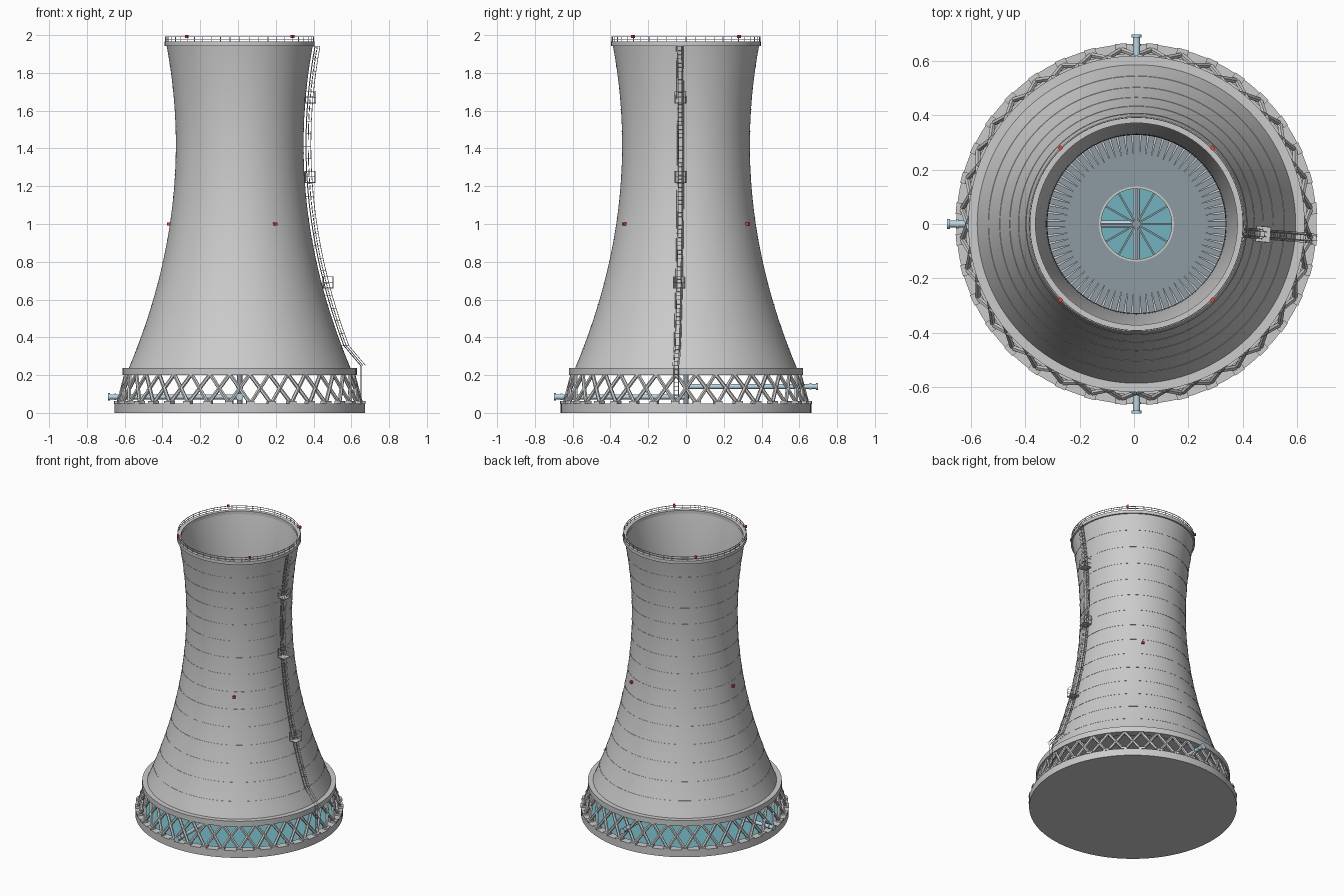
import bpy, bmesh, math
from mathutils import Vector, Matrix

if "Cube" in bpy.data.objects:
    bpy.data.objects.remove(bpy.data.objects["Cube"])

CX = 0.009          # tower axis, offset because of the inlet pipe on one side
TAU = 2 * math.pi


def material(name, rgb):
    m = bpy.data.materials.new(name)
    m.diffuse_color = (*rgb, 1)
    m.use_nodes = True
    m.node_tree.nodes["Principled BSDF"].inputs["Base Color"].default_value = m.diffuse_color
    return m


TEAL = material("water", (0.17, 0.45, 0.52))
RED = material("red_light", (0.8, 0.05, 0.05))
BLUE = material("pipe_blue", (0.5, 0.68, 0.78))
SLATE = material("slate", (0.27, 0.32, 0.36))


def finish(name, bm, mat=None, smooth=False):
    bmesh.ops.recalc_face_normals(bm, faces=bm.faces)
    me = bpy.data.meshes.new(name)
    bm.to_mesh(me)
    bm.free()
    ob = bpy.data.objects.new(name, me)
    ob.location.x = CX
    bpy.context.collection.objects.link(ob)
    if mat:
        me.materials.append(mat)
    if smooth:
        bpy.ops.object.select_all(action='DESELECT')
        ob.select_set(True)
        bpy.context.view_layer.objects.active = ob
        bpy.ops.object.shade_smooth_by_angle(angle=math.radians(30))
    return ob


def add_lathe(bm, prof, segs=96):
    """Revolve a closed (r, z) loop around the axis."""
    rings = [[bm.verts.new((r * math.cos(TAU * i / segs), r * math.sin(TAU * i / segs), z))
              for r, z in prof] for i in range(segs)]
    n = len(prof)
    for i in range(segs):
        a, b = rings[i], rings[(i + 1) % segs]
        for j in range(n):
            k = (j + 1) % n
            bm.faces.new((a[j], b[j], b[k], a[k]))


def add_ring(bm, r0, r1, z0, z1):
    add_lathe(bm, [(r0, z0), (r1, z0), (r1, z1), (r0, z1)])


def add_bar(bm, a, b, r, segs=4):
    a, b = Vector(a), Vector(b)
    d = b - a
    m = Matrix.Translation((a + b) / 2) @ d.to_track_quat('Z', 'Y').to_matrix().to_4x4()
    bmesh.ops.create_cone(bm, cap_ends=True, segments=segs, radius1=r, radius2=r,
                          depth=d.length, matrix=m)


def add_box(bm, r, z, ang, size):
    """Box at radius r, turned to face outward at angle ang."""
    m = Matrix.Rotation(ang, 4, 'Z') @ Matrix.Translation((r, 0, z)) @ Matrix.Diagonal((*size, 1))
    bmesh.ops.create_cube(bm, size=1, matrix=m)


def polar(r, ang, z, side=0.0):
    return Vector((r * math.cos(ang) - side * math.sin(ang),
                   r * math.sin(ang) + side * math.cos(ang), z))


def shell_r(z):
    return 0.338 + 0.178 * (z - 1.42) ** 2


# Foundation slab with raised basin wall
bm = bmesh.new()
add_ring(bm, 0.615, 0.664, 0, 0.05)
bmesh.ops.create_cone(bm, cap_ends=True, segments=96, radius1=0.63, radius2=0.63, depth=0.02,
                      matrix=Matrix.Translation((0, 0, 0.01)))
finish("basin", bm, smooth=True)

# Basin water
bm = bmesh.new()
bmesh.ops.create_cone(bm, cap_ends=True, segments=96, radius1=0.616, radius2=0.616, depth=0.025,
                      matrix=Matrix.Translation((0, 0, 0.03)))
finish("basin_water", bm, TEAL)

# Crossed support columns and their feet
N = 36
bm = bmesh.new()
feet = bmesh.new()
for i in range(N):
    a = TAU * (i + 0.5) / N
    for s in (-1, 1):
        add_bar(bm, polar(0.645, a, 0.05), polar(0.603, a + s * TAU / N, 0.205), 0.0105, 6)
    add_box(feet, 0.647, 0.055, a, (0.04, 0.042, 0.014))
finish("support_columns", bm, smooth=True)
finish("column_feet", feet)

# Ring beam under the shell
bm = bmesh.new()
add_ring(bm, 0.57, 0.62, 0.2, 0.238)
finish("ring_beam", bm, smooth=True)

# Hyperbolic shell
zs = [0.235 + (1.95 - 0.235) * i / 40 for i in range(41)]
outer = [(shell_r(z), z) for z in zs]
inner = [(r - 0.01, z) for r, z in reversed(outer)]
bm = bmesh.new()
add_lathe(bm, outer + inner, 128)
finish("shell", bm, smooth=True)

# Thin lift joints around the shell
bm = bmesh.new()
for i in range(14):
    z = 0.34 + 0.115 * i
    r0, r1 = shell_r(z - 0.003), shell_r(z + 0.003)
    add_lathe(bm, [(r0 - 0.004, z - 0.003), (r0 + 0.0015, z - 0.003),
                   (r1 + 0.0015, z + 0.003), (r1 - 0.004, z + 0.003)], 128)
finish("shell_joints", bm, smooth=True)

# Rim walkway and railing
bm = bmesh.new()
add_ring(bm, 0.372, 0.397, 1.943, 1.965)
finish("rim_walkway", bm, smooth=True)
bm = bmesh.new()
for z in (1.978, 1.992):
    add_ring(bm, 0.391, 0.394, z - 0.0015, z + 0.0015)
for i in range(48):
    a = TAU * i / 48
    add_bar(bm, polar(0.3925, a, 1.96), polar(0.3925, a, 1.993), 0.0018)
finish("rim_railing", bm)

# Warning lights on the rim and at mid height
bm = bmesh.new()
for i in range(4):
    add_box(bm, 0.396, 1.992, TAU * (i + 0.5) / 4, (0.014, 0.014, 0.016))
for i in range(3):
    add_box(bm, shell_r(1) + 0.007, 1.0, math.pi + TAU * i / 3, (0.018, 0.016, 0.016))
finish("warning_lights", bm, RED)

# Fill deck with radial slats and an open centre
bm = bmesh.new()
add_ring(bm, 0.13, 0.57, 0.236, 0.242)
add_ring(bm, 0.13, 0.138, 0.236, 0.268)
finish("fill_deck", bm)
bm = bmesh.new()
for i in range(72):
    add_box(bm, 0.35, 0.252, TAU * i / 72, (0.43, 0.022, 0.022))
finish("fill_slats", bm, SLATE)
bm = bmesh.new()
for i in range(12):
    add_box(bm, 0.07, 0.25, TAU * i / 12, (0.13, 0.007, 0.016))
add_bar(bm, (0, 0, 0.04), (0, 0, 0.262), 0.014, 16)
finish("centre_spokes", bm, SLATE)

# Inlet and outlet pipes with end flanges
bm = bmesh.new()
for ang, z in ((math.pi, 0.085), (-math.pi / 2, 0.085), (math.pi / 2, 0.14)):
    add_bar(bm, polar(0, ang, z), polar(0.69, ang, z), 0.013, 20)
    add_bar(bm, polar(0.687, ang, z), polar(0.698, ang, z), 0.019, 20)
    add_bar(bm, polar(0.655, ang, z), polar(0.664, ang, z), 0.017, 20)
finish("water_pipes", bm, BLUE, smooth=True)

# Caged ladder following the shell
LA = math.radians(-4.6)
W = 0.012
path = [(shell_r(z) + 0.014, z) for z in [1.94 - 0.066 * i for i in range(25)]]
path += [(0.643, 0.25), (0.643, 0.05)]
ladder, cage = bmesh.new(), bmesh.new()
hoop = [(0, -W), (0.012, -0.018), (0.026, -0.009), (0.026, 0.009), (0.012, 0.018), (0, W)]
for k, ((r0, z0), (r1, z1)) in enumerate(zip(path, path[1:])):
    for s in (-W, W):
        add_bar(ladder, polar(r0, LA, z0, s), polar(r1, LA, z1, s), 0.0017)
    steps = max(1, round((z0 - z1) / 0.022))
    for j in range(steps):
        t = j / steps
        r, z = r0 + (r1 - r0) * t, z0 + (z1 - z0) * t
        add_bar(ladder, polar(r, LA, z, -W), polar(r, LA, z, W), 0.0011)
    if k < len(path) - 2:
        for (d0, s0), (d1, s1) in zip(hoop, hoop[1:]):
            add_bar(cage, polar(r0 + d0, LA, z0, s0), polar(r0 + d1, LA, z0, s1), 0.0012)
        for d, s in hoop[1:5]:
            add_bar(cage, polar(r0 + d, LA, z0, s), polar(r1 + d, LA, z1, s), 0.001)
    if k % 4 == 0 and k < 25:
        add_bar(ladder, polar(r0 - 0.02, LA, z0, 0), polar(r0, LA, z0, 0), 0.0015)
finish("ladder", ladder)
finish("ladder_cage", cage)

# Rest platforms with handrails
bm = bmesh.new()
for z in (1.64, 1.22, 0.66):
    r = shell_r(z) + 0.028
    add_box(bm, r, z, LA, (0.054, 0.058, 0.005))
    c = [(-0.026, -0.028), (0.026, -0.028), (0.026, 0.028), (-0.026, 0.028)]
    for i, (d, s) in enumerate(c):
        add_bar(bm, polar(r + d, LA, z, s), polar(r + d, LA, z + 0.06, s), 0.0015)
        d2, s2 = c[(i + 1) % 4]
        for h in (0.03, 0.06):
            if i < 3:
                add_bar(bm, polar(r + d, LA, z + h, s), polar(r + d2, LA, z + h, s2), 0.0013)
finish("ladder_platforms", bm)
